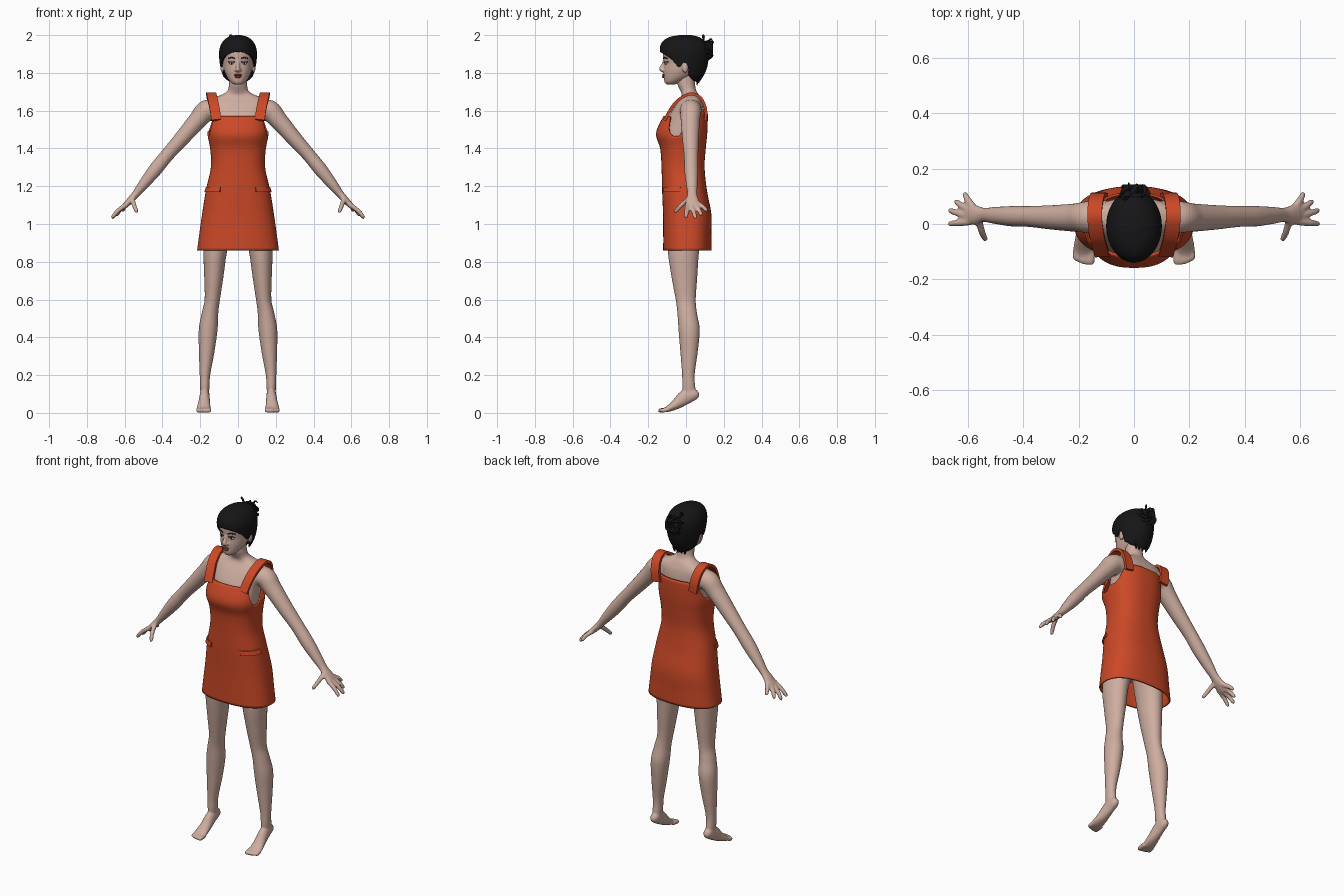
import bpy, bmesh, random
from math import sin, cos, pi, sqrt, copysign
from mathutils import Vector, Matrix

if "Cube" in bpy.data.objects:
    bpy.data.objects.remove(bpy.data.objects["Cube"])
random.seed(4)

def material(name, *rgb):
    m = bpy.data.materials.new(name)
    m.use_nodes = True
    m.diffuse_color = (*rgb, 1)
    m.node_tree.nodes["Principled BSDF"].inputs["Base Color"].default_value = (*rgb, 1)
    return m

SKIN = material("skin", .62, .42, .35)
CLOTH = material("orange red cloth", .60, .065, .02)
BLACK = material("black hair", .008, .008, .009)
LIP = material("dark red lips", .33, .05, .04)
WHITE = material("eye white", .7, .66, .62)

# Helpers
def catmull(keys, n=6):
    """Smooth curve through tuples of any length."""
    p = [keys[0], *keys, keys[-1]]
    out = []
    for a, b, c, d in zip(p, p[1:], p[2:], p[3:]):
        for t in (k / n for k in range(n)):
            out.append(tuple(.5 * (2 * q + (r - o) * t + (2 * o - 5 * q + 4 * r - s) * t * t
                                   + (3 * q - o - 3 * r + s) * t ** 3) for o, q, r, s in zip(a, b, c, d)))
    return out + [keys[-1]]

def sample(curve, v):
    """Linear lookup by the first, rising, component."""
    for a, b in zip(curve, curve[1:]):
        if v <= b[0]:
            t = max(0, (v - a[0]) / max(b[0] - a[0], 1e-9))
            return tuple(p + (q - p) * t for p, q in zip(a, b))
    return curve[-1]

def oval_point(th, z, hw, yf, yb, p=1, cx=0):
    c, s = cos(th), sin(th)
    return Vector((cx + hw * copysign(abs(c) ** p, c),
                   (yf + yb) / 2 + (yb - yf) / 2 * copysign(abs(s) ** p, s), z))

def loft(bm, rings, caps=(True, True)):
    rows = [[bm.verts.new(p) for p in r] for r in rings]
    n = len(rows[0])
    for a, b in zip(rows, rows[1:]):
        for i in range(n):
            bm.faces.new((a[i], a[(i + 1) % n], b[(i + 1) % n], b[i]))
    for row, cap in zip((rows[0], rows[-1]), caps):
        if cap:
            bm.faces.new(row)

def ovals(bm, keys, n=32):
    """Upright loft from keys (x, z, half width, front y, back y[, power])."""
    loft(bm, [[oval_point(2 * pi * i / n, *k[1:], cx=k[0]) for i in range(n)] for k in catmull(keys)])

def tube(bm, keys, ref=(0, 1, 0), n=16):
    """Swept loft from keys (x, y, z, radius along ref, other radius)."""
    ks, rings = catmull(keys), []
    for i, k in enumerate(ks):
        d = (Vector(ks[min(i + 1, len(ks) - 1)][:3]) - Vector(ks[max(i - 1, 0)][:3])).normalized()
        u = Vector(ref)
        u = (u - d * d.dot(u)).normalized()
        w = d.cross(u)
        rings.append([Vector(k[:3]) + u * k[3] * cos(t) + w * k[4] * sin(t)
                      for t in (2 * pi * (j + .5) / n for j in range(n))])
    loft(bm, rings)

def blob(bm, loc, scale):
    bmesh.ops.create_uvsphere(bm, u_segments=20, v_segments=12, radius=1,
                              matrix=Matrix.Translation(loc) @ Matrix.Diagonal((*scale, 1)))

def flip(keys, s):
    return [(k[0] * s, *k[1:]) for k in keys]

def finish(name, bm, mat, voxel=0, thick=0):
    bmesh.ops.recalc_face_normals(bm, faces=bm.faces)
    me = bpy.data.meshes.new(name)
    bm.to_mesh(me)
    bm.free()
    me.materials.append(mat)
    ob = bpy.data.objects.new(name, me)
    bpy.context.collection.objects.link(ob)
    bpy.ops.object.select_all(action='DESELECT')
    ob.select_set(True)
    bpy.context.view_layer.objects.active = ob
    bpy.ops.object.shade_smooth_by_angle(angle=.9)
    if voxel:
        m = ob.modifiers.new("blend", 'REMESH')
        m.mode, m.voxel_size, m.use_smooth_shade = 'VOXEL', voxel, True
        m = ob.modifiers.new("soften", 'SMOOTH')
        m.factor, m.iterations = .5, 3
    if thick:
        m = ob.modifiers.new("thickness", 'SOLIDIFY')
        m.thickness, m.offset = thick, 0

# Body: torso, neck, legs, feet, arms, hands
bm = bmesh.new()
ovals(bm, [(0, .98, .13, -.08, .09, .9), (0, 1.08, .15, -.09, .105, .9), (0, 1.2, .13, -.09, .08, .9),
           (0, 1.32, .115, -.10, .075, .9), (0, 1.46, .13, -.125, .09, .85), (0, 1.55, .135, -.10, .096, .8),
           (0, 1.6, .142, -.075, .095, .75), (0, 1.64, .15, -.048, .088, .7), (0, 1.665, .135, -.028, .078, .75),
           (0, 1.685, .085, -.022, .068, .9), (0, 1.705, .056, -.03, .055, 1), (0, 1.74, .048, -.045, .048, 1),
           (0, 1.8, .046, -.05, .045, 1)])
leg = [(.085, 1.08, .07, -.08, .09), (.1, .98, .072, -.095, .09), (.12, .86, .063, -.097, .07),
       (.128, .72, .051, -.077, .06), (.136, .6, .041, -.055, .052), (.148, .53, .044, -.046, .058),
       (.158, .44, .05, -.04, .073), (.166, .32, .041, -.03, .062), (.175, .2, .028, -.021, .046),
       (.176, .13, .025, -.02, .05), (.176, .09, .02, -.01, .052)]
foot = [(.176, .066, .108, .01, .013), (.176, .048, .1, .024, .029), (.177, 0, .085, .027, .04),
        (.179, -.045, .051, .032, .03), (.182, -.085, .026, .037, .019), (.185, -.112, .015, .035, .012)]
arm = [(.1, .025, 1.6, .06, .05), (.165, .025, 1.6, .057, .057), (.215, .023, 1.548, .051, .049),
       (.3, .024, 1.45, .044, .041), (.375, .027, 1.365, .038, .036), (.44, .028, 1.285, .037, .036),
       (.5, .031, 1.21, .031, .028), (.54, .033, 1.16, .026, .02), (.57, .033, 1.126, .035, .018),
       (.595, .037, 1.1, .039, .015), (.61, .042, 1.085, .034, .011)]
fingers = [((.59, .008, 1.104), (.67, 0, 1.033)), ((.595, .028, 1.1), (.669, .05, 1.03)),
           ((.59, .047, 1.103), (.646, .084, 1.045)), ((.578, .058, 1.112), (.613, .113, 1.068)),
           ((.56, .014, 1.132), (.535, -.06, 1.062))]
for s in (1, -1):
    ovals(bm, flip(leg, s), n=24)
    tube(bm, flip(foot, s), ref=(1, 0, 0), n=20)
    tube(bm, flip(arm, s), n=24)
    for i in range(5):
        x, r, tip = .155 + .0145 * i, .0135 - .0012 * i, -.148 + .001 * i * i
        tube(bm, flip([(x, -.095, .018, r, r), (x, tip + .015, .013, r, .012), (x, tip, .011, r * .6, .007)], s),
             ref=(1, 0, 0))
    for a, b in fingers:
        a, b = Vector(a), Vector(b)
        mid = a.lerp(b, .55) + Vector((.003, 0, .004))
        tube(bm, flip([(*a, .0135, .0135), (*mid, .012, .012), (*a.lerp(b, .9), .01, .01), (*b, .006, .006)], s))
finish("body", bm, SKIN, voxel=.006)

# Head with nose and ears
skull = [(0, 1.738, .018, -.103, -.06), (0, 1.75, .038, -.113, -.03), (0, 1.775, .057, -.118, .02),
         (0, 1.81, .072, -.119, .06), (0, 1.85, .08, -.117, .085), (0, 1.89, .084, -.122, .095),
         (0, 1.93, .082, -.118, .095), (0, 1.965, .065, -.09, .075), (0, 1.982, .03, -.05, .04)]
face_curve = [k[1:] for k in catmull(skull)]

def face(x, z, out=0):
    """Point on the front of the head."""
    z, hw, yf, yb = sample(face_curve, z)
    return Vector((x, (yf + yb) / 2 - (yb - yf) / 2 * sqrt(1 - (x / hw) ** 2) - out, z))

bm = bmesh.new()
ovals(bm, skull)
tube(bm, [(0, -.112, 1.87, .008, .008), (0, -.122, 1.842, .009, .009), (0, -.131, 1.82, .013, .012),
          (0, -.12, 1.808, .011, .006)], ref=(1, 0, 0))
for s in (1, -1):
    blob(bm, (s * .012, -.122, 1.815), (.007, .009, .007))
    blob(bm, (s * .084, -.004, 1.83), (.009, .018, .03))
finish("head", bm, SKIN, voxel=.0045)

# Eyes, irises, lashes, brows, lips
eyes, dark, lips = bmesh.new(), bmesh.new(), bmesh.new()
for s in (1, -1):
    blob(eyes, face(s * .033, 1.851, -.002), (.014, .007, .006))
    blob(dark, face(s * .033, 1.851, .002), (.0055, .0045, .0055))
    for z, rise, r in ((1.857, .002, .0022), (1.876, .005, .003)):
        tube(dark, [(*face(s * x, z + dz, .001), r, r) for x, dz in ((.016, 0), (.034, rise), (.052, 0))],
             ref=(0, 0, 1), n=8)
    blob(lips, face(s * .008, 1.789, .001), (.014, .007, .005))
blob(lips, face(0, 1.779, .001), (.018, .008, .006))
finish("eyes", eyes, WHITE)
finish("irises_lashes_and_brows", dark, BLACK)
finish("lips", lips, LIP)

def shell(bm, section, edge, n, rows, p, caps):
    """Open loft over a section curve; edge(angle) gives its lowest and highest z."""
    rings = []
    for j in range(rows + 1):
        spans = [(2 * pi * i / n, *edge(2 * pi * i / n)) for i in range(n)]
        rings.append([oval_point(th, *sample(section, lo + (hi - lo) * j / rows), p) for th, lo, hi in spans])
    loft(bm, rings, caps)

# Hair cap with a curved hairline
hair = catmull([(1.74, .05, -.1, .058), (1.78, .076, -.11, .085), (1.82, .088, -.118, .105),
                (1.87, .095, -.125, .115), (1.92, .095, -.135, .118), (1.96, .08, -.124, .1),
                (1.985, .052, -.088, .07), (1.997, .012, -.03, .025)])
hairline = [(-1, 1.912), (-.8, 1.895), (-.55, 1.868), (-.33, 1.835), (-.22, 1.828), (-.1, 1.856),
            (.12, 1.85), (.25, 1.785), (.6, 1.762), (1, 1.748)]
bm = bmesh.new()
shell(bm, hair, lambda th: (sample(hairline, sin(th))[1], 1.997), 72, 36, 1, (False, True))
finish("hair_cap", bm, BLACK, thick=.008)

# Bun with loose curls, nape wisps
bm = bmesh.new()
blob(bm, (0, .098, 1.925), (.045, .032, .045))
for i in range(14):
    a, r = 2 * pi * i / 14 + random.uniform(-.2, .2), random.uniform(.03, .05)
    curl = ((.5, 0, .02, .007), (.8, .5, .03, .009), (1.1, 1, .012, .007), (1.2, 1.4, -.01, .002))
    tube(bm, [(r * q * cos(a + t), .105 + h, 1.925 + r * q * sin(a + t), w, w) for q, t, h, w in curl],
         ref=(.1, 1, .1), n=8)
for x, y, z in ((-.05, .1, 1.995), (-.02, .148, 1.965), (.03, .142, 1.975), (.01, .145, 1.9)):
    tube(bm, [(x * .3, .1, 1.93, .006, .006), (x * .7, y * .9, z + .003, .005, .005), (x, y, z - .008, .002, .002)],
         ref=(1, .2, .1), n=8)
for x in (-.035, -.012, .014, .036):
    tube(bm, [(x, .066, 1.775, .009, .006), (x, .06, 1.75, .007, .005), (x * .9, .058, 1.735, .002, .002)],
         ref=(1, 0, 0), n=8)
finish("hair_bun", bm, BLACK)

# Dress: flared skirt and fitted bodice with armholes
gown = catmull([(.86, .212, -.116, .13), (.95, .2, -.116, .13), (1.05, .186, -.117, .13),
                (1.18, .165, -.122, .106), (1.3, .139, -.125, .094), (1.4, .143, -.132, .1),
                (1.48, .157, -.154, .108), (1.57, .15, -.115, .111), (1.62, .15, -.085, .108)])

def gown_edge(th):
    side = min(1, max(0, (abs(cos(th)) - .74) / .24))
    return .86, (1.57 if sin(th) < 0 else 1.595) - .105 * side * side * (3 - 2 * side)

bm = bmesh.new()
shell(bm, gown, gown_edge, 96, 48, .82, (False, False))
finish("dress", bm, CLOTH, thick=.009)

# Shoulder straps and pocket flaps
strap = [(.115, -.112, 1.55), (.122, -.086, 1.6), (.132, -.05, 1.648), (.14, 0, 1.682),
         (.142, .04, 1.688), (.138, .08, 1.664), (.13, .103, 1.61), (.12, .104, 1.55)]
for s, name in ((1, "left"), (-1, "right")):
    bm = bmesh.new()
    tube(bm, flip([(*k, .037, .011) for k in strap], s), ref=(1, 0, 0), n=4)
    finish(name + "_strap", bm, CLOTH)
    bm, rings = bmesh.new(), []
    for i in range(13):
        ring = []
        for z, grow in ((1.17, -.01), (1.17, .013), (1.196, .009), (1.196, -.01)):
            _, hw, yf, yb = sample(gown, z)
            p = oval_point(-.12 - .95 * i / 12, z, hw + grow, yf - grow, yb + grow, .82)
            ring.append((p.x * s, p.y, p.z))
        rings.append(ring)
    loft(bm, rings)
    finish(name + "_pocket_flap", bm, CLOTH)
